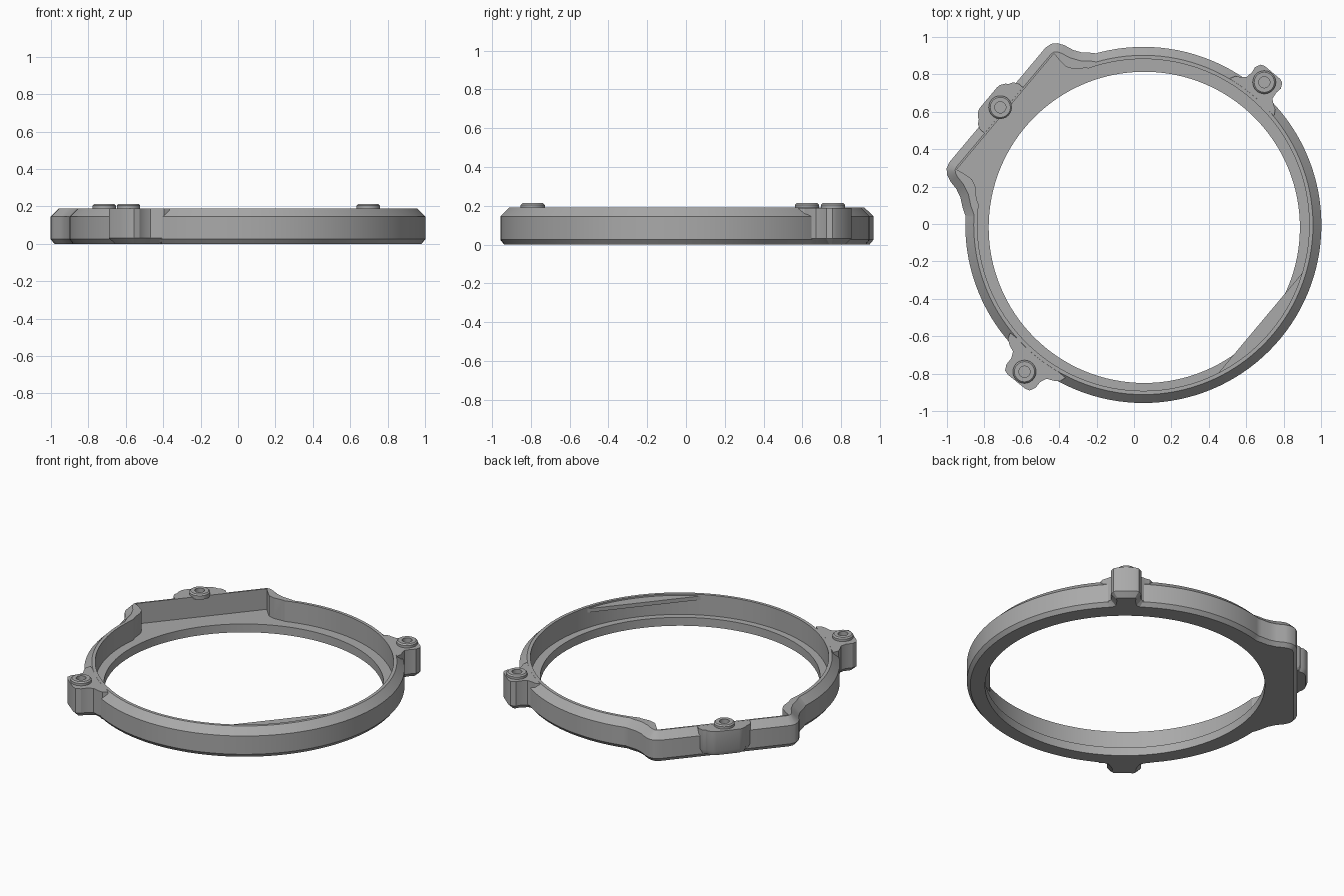
import bpy, bmesh, math
from mathutils import Vector

if "Cube" in bpy.data.objects:
    bpy.data.objects.remove(bpy.data.objects["Cube"])

CX, CY = 0.05, -0.005          # ring centre
H = 0.19                       # ring height
grey = bpy.data.materials.new("plain grey")
grey.diffuse_color = (0.4, 0.4, 0.4, 1)
grey.use_nodes = True
grey.node_tree.nodes["Principled BSDF"].inputs["Base Color"].default_value = grey.diffuse_color


def place(t, d, ang):
    """Sideways t and outward d along direction ang -> world xy."""
    a = math.radians(ang)
    return Vector((CX + t * math.sin(a) + d * math.cos(a),
                   CY - t * math.cos(a) + d * math.sin(a)))


def circle(r, n=128, c=(CX, CY)):
    return [Vector((c[0] + r * math.cos(2 * math.pi * i / n),
                    c[1] + r * math.sin(2 * math.pi * i / n))) for i in range(n)]


def mirrored(half, ang, shift=0.0):
    """Outline from the points of its right half."""
    pts = half + [(-t, d) for t, d in reversed(half)]
    return [place(t + shift, d, ang) for t, d in pts]


def inset(pts, s):
    """Move an outline inward by s."""
    area = sum(p.cross(q) for p, q in zip(pts, pts[1:] + pts[:1]))
    sg = 1 if area > 0 else -1
    out = []
    for i, p in enumerate(pts):
        e1 = (p - pts[i - 1]).normalized()
        e2 = (pts[(i + 1) % len(pts)] - p).normalized()
        n1, n2 = (Vector((-e.y, e.x)) * sg for e in (e1, e2))
        out.append(p + (n1 + n2) * (s / max(0.4, 1 + n1.dot(n2))))
    return out


def stack(name, pts, layers):
    """Solid made of outlines at (z, inset) layers."""
    bm = bmesh.new()
    rows = [[bm.verts.new((p.x, p.y, z)) for p in inset(pts, s)] for z, s in layers]
    n = len(pts)
    for a, b in zip(rows, rows[1:]):
        for i in range(n):
            bm.faces.new((a[i], a[(i + 1) % n], b[(i + 1) % n], b[i]))
    bm.faces.new(rows[0])
    bm.faces.new(rows[-1])
    bmesh.ops.recalc_face_normals(bm, faces=bm.faces)
    me = bpy.data.meshes.new(name)
    bm.to_mesh(me)
    bm.free()
    me.materials.append(grey)
    ob = bpy.data.objects.new(name, me)
    bpy.context.collection.objects.link(ob)
    return ob


def combine(ob, other, op):
    """Apply a boolean and remove the helper."""
    m = ob.modifiers.new("cut", 'BOOLEAN')
    m.operation, m.solver, m.object = op, 'EXACT', other
    bpy.context.view_layer.objects.active = ob
    bpy.ops.object.modifier_apply(modifier=m.name)
    bpy.data.objects.remove(other)


# Chamfered disc that becomes the ring
edge = [(0, 0.02), (0.025, 0), (0.145, 0), (H, 0.045)]
ring = stack("ring_body", circle(0.952), edge)

# Wide flat housing on the back left
housing = [(0.3, 0.3), (0.6, 0.70), (0.54, 0.80), (0.505, 0.845), (0.485, 0.89),
           (0.475, 0.94), (0.46, 0.975), (0.435, 1.0), (0.40, 1.01)]
combine(ring, stack("housing", mirrored(housing, 140, -0.01), edge), 'UNION')

# Screw posts: one on the housing, two on the ring
foot = [(0, 0.03), (0.03, 0), (H - 0.0005, 0)]
posts = [
    ("housing_post", 140, -0.01, 0.99, 0.03,
     [(0.16, 0.96), (0.16, 1.0), (0.145, 1.025), (0.125, 1.035), (0.115, 1.05), (0.09, 1.068), (0.07, 1.072)]),
    ("back_post", 50, 0.005, 1.0, 0.0,
     [(0.10, 0.896), (0.155, 0.897), (0.14, 0.925), (0.115, 0.94), (0.09, 0.96), (0.085, 1.0),
      (0.09, 1.03), (0.075, 1.06), (0.055, 1.068)]),
    ("front_post", 231, 0.0, 1.01, 0.0,
     [(0.10, 0.896), (0.19, 0.897), (0.18, 0.93), (0.15, 0.95), (0.115, 0.965), (0.10, 1.0),
      (0.10, 1.04), (0.085, 1.07), (0.06, 1.078)]),
]
for name, ang, shift, d, z0, half in posts:
    layers = [(z + z0, s * (0.4 if z0 else 1)) for z, s in foot[:2]] + [foot[2]]
    combine(ring, stack(name, mirrored(half, ang, shift), layers), 'UNION')

# Recess with a ledge, housing pocket and main opening
combine(ring, stack("recess", circle(0.887), [(0.055, 0), (0.3, 0)]), 'DIFFERENCE')
pocket = [(0.2, 0.3), (0.50, 0.70), (0.455, 0.775), (0.41, 0.82), (0.392, 0.86), (0.398, 0.92), (0.405, 0.955)]
combine(ring, stack("pocket", mirrored(pocket, 140, -0.01), [(0.055, 0), (0.3, 0)]), 'DIFFERENCE')
combine(ring, stack("opening", circle(0.832, 128, (0.055, -0.018)), [(-0.1, 0), (0.3, 0)]), 'DIFFERENCE')

# Raised bosses with a screw hole
for name, ang, shift, d, z0, half in posts:
    c = place(shift, d, ang)
    combine(ring, stack("hole", circle(0.03, 24, c), [(0.1, 0), (0.3, 0)]), 'DIFFERENCE')
    boss = stack(name + "_boss", circle(0.062, 32, c), [(H - 0.01, 0), (0.205, 0), (0.213, 0.008)])
    combine(boss, stack("hole", circle(0.03, 24, c), [(0.1, 0), (0.3, 0)]), 'DIFFERENCE')

# Flat lip across the front right of the recess
R, D = 0.896, 0.816
w = math.acos(D / R)
arc = [place(R * math.sin(w * k / 12), R * math.cos(w * k / 12), -40) for k in range(-12, 13)]
stack("flat_lip", arc, [(0.155, 0), (0.18, 0)])

# Smooth round walls, sharp edges kept
for ob in bpy.context.scene.objects:
    bpy.ops.object.select_all(action='DESELECT')
    ob.select_set(True)
    bpy.context.view_layer.objects.active = ob
    bpy.ops.object.shade_smooth_by_angle(angle=math.radians(25))
